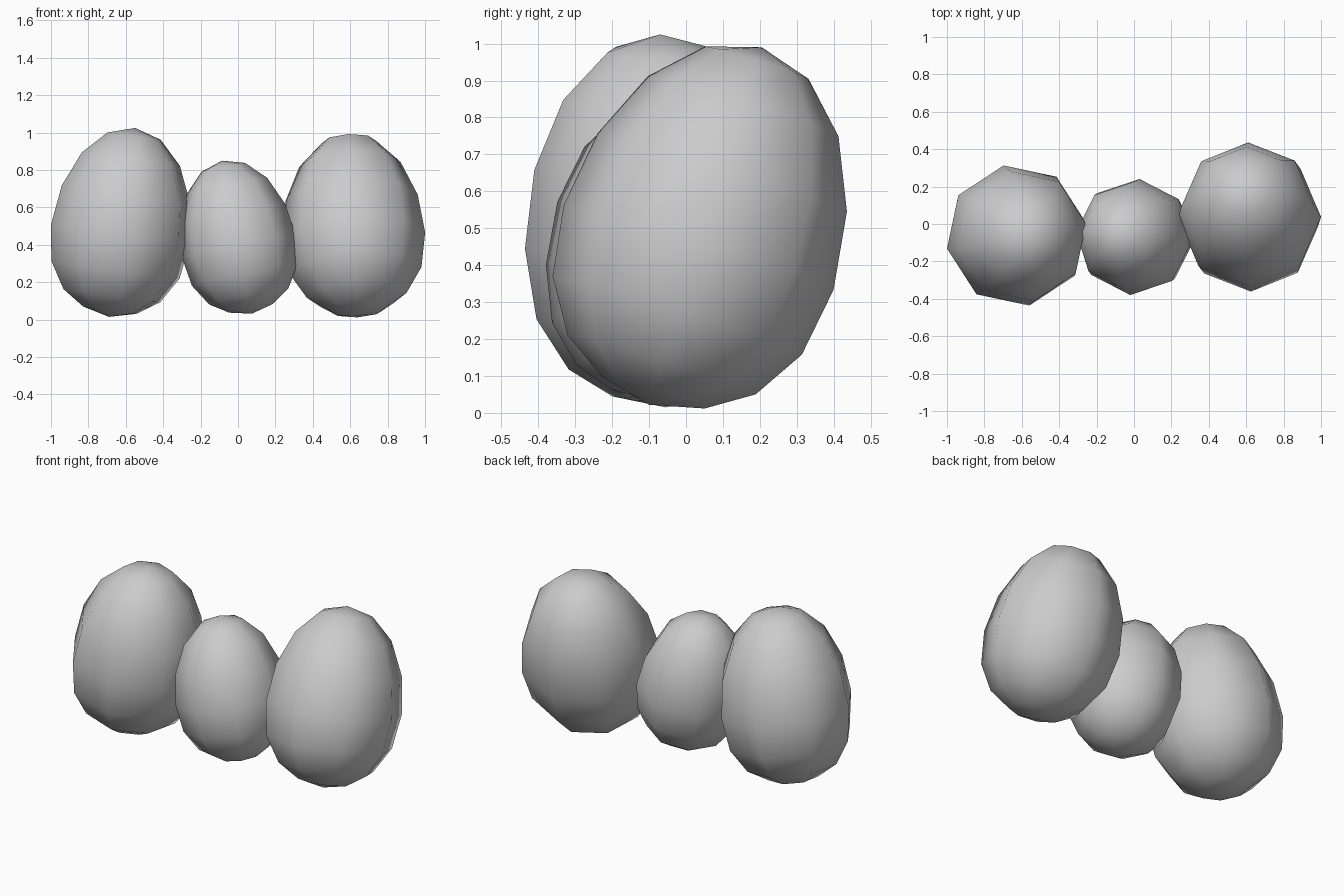
import bpy
import bmesh
from math import radians
from mathutils import Vector, Quaternion

if "Cube" in bpy.data.objects:
    bpy.data.objects.remove(bpy.data.objects["Cube"])

# Egg profile: (height along axis, radius), both relative to full size
PROFILE = [(0.035, 0.383), (0.112, 0.697), (0.25, 0.924), (0.44, 1.0),
           (0.65, 0.924), (0.835, 0.707), (0.957, 0.383)]
SIDES = 8


def make_egg(name, bottom, top, radius, yaw):
    """Eight-sided egg spun around the axis between its two tips."""
    bottom, top = Vector(bottom), Vector(top)
    axis = top - bottom
    rot = Vector((0, 0, 1)).rotation_difference(axis) @ Quaternion((0, 0, 1), radians(yaw))
    bm = bmesh.new()
    low, high = bm.verts.new(bottom), bm.verts.new(top)
    rings = []
    for t, r in PROFILE:
        ring = []
        for i in range(SIDES):
            spoke = Quaternion((0, 0, 1), radians(360 * i / SIDES)) @ Vector((r * radius, 0, 0))
            ring.append(bm.verts.new(bottom + axis * t + rot @ spoke))
        rings.append(ring)
    for i in range(SIDES):
        j = (i + 1) % SIDES
        bm.faces.new((low, rings[0][j], rings[0][i]))
        bm.faces.new((high, rings[-1][i], rings[-1][j]))
        for a, b in zip(rings, rings[1:]):
            bm.faces.new((a[i], a[j], b[j], b[i]))
    for f in bm.faces:
        f.smooth = True
    mesh = bpy.data.meshes.new(name)
    bm.to_mesh(mesh)
    bm.free()
    obj = bpy.data.objects.new(name, mesh)
    bpy.context.collection.objects.link(obj)
    return obj


# Three leaning eggs in a row
make_egg("left_egg", (-0.69, -0.055, 0.015), (-0.55, -0.07, 1.025), 0.381, 10.5)
make_egg("middle_egg", (0.075, -0.085, 0.032), (-0.085, -0.05, 0.85), 0.311, -4.5)
make_egg("right_egg", (0.64, -0.10, 0.022), (0.59, 0.205, 0.99), 0.383, 0)
